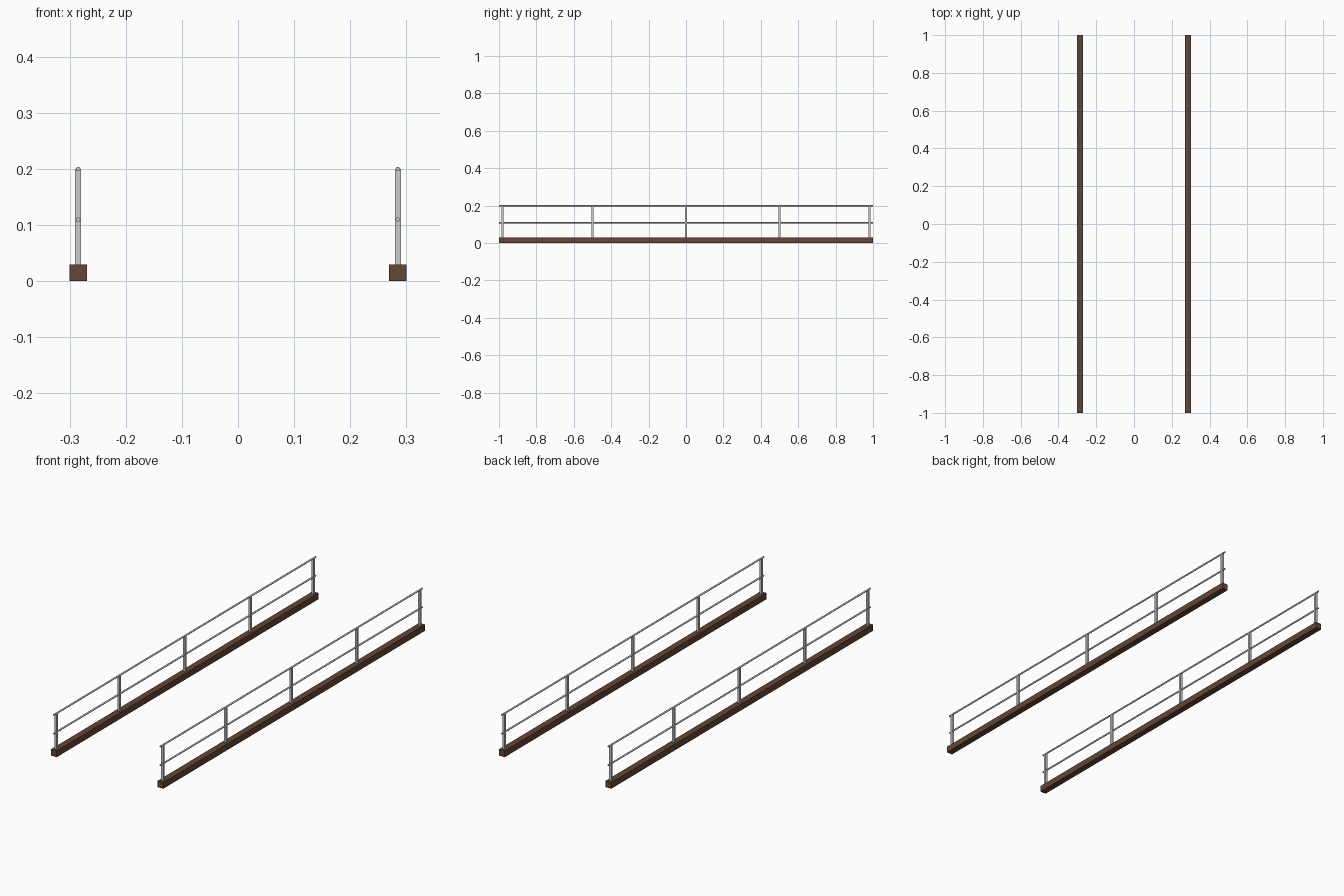
import bpy
from math import pi

if "Cube" in bpy.data.objects:
    bpy.data.objects.remove(bpy.data.objects["Cube"])

brown = bpy.data.materials.new("brown_wood")
brown.diffuse_color = (0.13, 0.06, 0.038, 1)
brown.use_nodes = True
brown.node_tree.nodes["Principled BSDF"].inputs["Base Color"].default_value = brown.diffuse_color


def box(name, size, loc, mat=None):
    bpy.ops.mesh.primitive_cube_add(size=1, location=loc)
    ob = bpy.context.object
    ob.name = name
    ob.scale = size
    bpy.ops.object.transform_apply(location=False, rotation=False, scale=True)
    if mat:
        ob.data.materials.append(mat)
    return ob


def rail(name, radius, x, z):
    bpy.ops.mesh.primitive_cylinder_add(vertices=16, radius=radius, depth=2,
                                        location=(x, 0, z), rotation=(pi / 2, 0, 0))
    ob = bpy.context.object
    ob.name = name
    bpy.ops.object.shade_smooth_by_angle()
    return ob


for side, x in (("left", -0.285), ("right", 0.285)):
    # Wooden kerb along the full length
    box(f"{side}_kerb", (0.031, 2, 0.03), (x, 0, 0.015), brown)
    # Square posts standing on the kerb
    for i, y in enumerate((-0.98, -0.5, 0, 0.5, 0.98)):
        box(f"{side}_post_{i + 1}", (0.011, 0.011, 0.172), (x, y, 0.114))
    # Round handrail and thinner mid rail
    rail(f"{side}_top_rail", 0.004, x, 0.2)
    rail(f"{side}_mid_rail", 0.004, x, 0.11)
